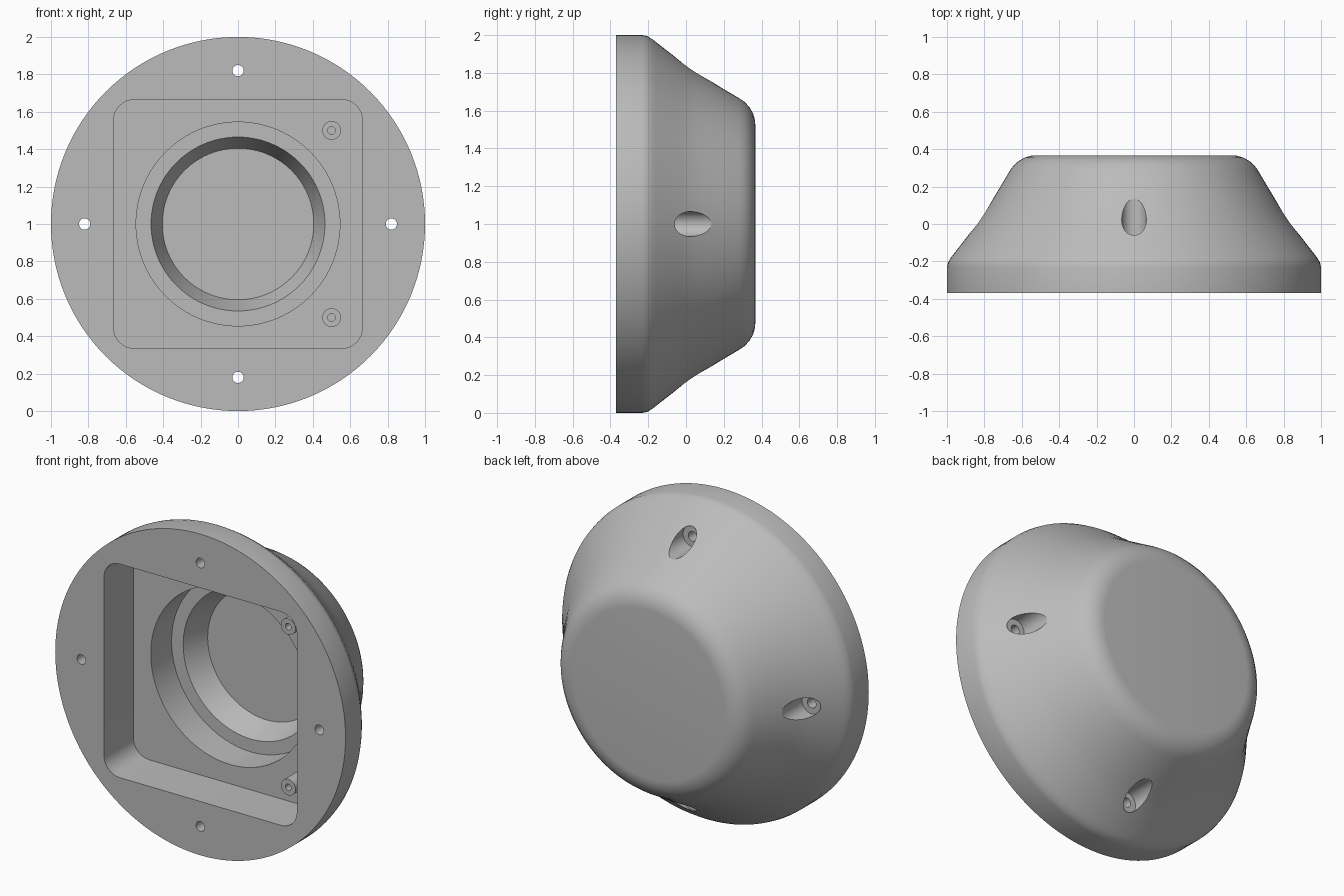
import bpy, bmesh, math
from mathutils import Matrix, Vector

cube = bpy.data.objects.get("Cube")
if cube:
    bpy.data.objects.remove(cube, do_unlink=True)

grey = bpy.data.materials.new("plain grey")
grey.use_nodes = True
grey.diffuse_color = (0.5, 0.5, 0.5, 1)
grey.node_tree.nodes["Principled BSDF"].inputs["Base Color"].default_value = (0.5, 0.5, 0.5, 1)

CENTRE = 1.0                      # height of the turning axis
FRONT, BACK = -0.37, 0.367        # y of the flat faces
POCKET, LEDGE, FLOOR = -0.08, 0.125, 0.28


def finish(name, bm):
    bmesh.ops.recalc_face_normals(bm, faces=bm.faces)
    mesh = bpy.data.meshes.new(name)
    bm.to_mesh(mesh)
    bm.free()
    mesh.materials.append(grey)
    obj = bpy.data.objects.new(name, mesh)
    bpy.context.collection.objects.link(obj)
    return obj


def lathe(name, profile, x=0, z=CENTRE, steps=48):
    """Turn (radius, y) points about an axis parallel to y; the ends are capped."""
    bm = bmesh.new()
    rings = []
    for r, y in profile:
        rings.append([bm.verts.new((x + r * math.cos(a), y, z + r * math.sin(a)))
                      for a in (math.tau * i / steps for i in range(steps))])
    for a, b in zip(rings, rings[1:]):
        for i in range(steps):
            j = (i + 1) % steps
            bm.faces.new((a[i], a[j], b[j], b[i]))
    bm.faces.new(rings[0])
    bm.faces.new(rings[-1])
    return finish(name, bm)


def rounded_block(name, half, radius, y0, y1, steps=8):
    """Square block with rounded corners, running along y."""
    bm = bmesh.new()
    ring = []
    for quarter in range(4):
        mid = math.pi / 4 + quarter * math.pi / 2
        cx = math.copysign(half - radius, math.cos(mid))
        cz = math.copysign(half - radius, math.sin(mid))
        for i in range(steps + 1):
            a = (quarter + i / steps) * math.pi / 2
            ring.append(bm.verts.new((cx + radius * math.cos(a), y0,
                                      CENTRE + cz + radius * math.sin(a))))
    face = bm.faces.new(ring)
    new = bmesh.ops.extrude_face_region(bm, geom=[face])["geom"]
    bmesh.ops.translate(bm, vec=(0, y1 - y0, 0),
                        verts=[v for v in new if isinstance(v, bmesh.types.BMVert)])
    return finish(name, bm)


def smooth(obj, angle=30):
    bpy.ops.object.select_all(action="DESELECT")
    obj.select_set(True)
    bpy.context.view_layer.objects.active = obj
    bpy.ops.object.shade_smooth_by_angle(angle=math.radians(angle))


# Flared body with soft shoulders
body = lathe("housing_body", [
    (1, FRONT), (1, -0.23), (0.994, -0.204), (0.978, -0.178), (0.96, -0.155),
    (0.88, -0.052), (0.84, 0.0), (0.807, 0.048), (0.775, 0.1), (0.72, 0.19),
    (0.665, 0.283), (0.645, 0.312), (0.617, 0.337), (0.585, 0.355),
    (0.55, 0.365), (0.525, BACK)], steps=128)

# Square pocket, then the stepped round recess with its tapered end
cutters = [
    rounded_block("pocket_cutter", 0.665, 0.11, FRONT - 0.1, POCKET),
    lathe("recess_cutter", [(0.545, POCKET - 0.1), (0.545, LEDGE),
                            (0.465, LEDGE), (0.405, FLOOR)], steps=96)]

# Four screw holes, each with a wider bore from the back
for i in range(4):
    a = i * math.pi / 2
    x, z = 0.82 * math.cos(a), CENTRE + 0.82 * math.sin(a)
    cutters.append(lathe("screw_hole_cutter",
                         [(0.03, FRONT - 0.1), (0.03, -0.065), (0.066, -0.065), (0.066, 0.14)],
                         x, z, 32))

for cutter in cutters:
    mod = body.modifiers.new(cutter.name, "BOOLEAN")
    mod.operation = "DIFFERENCE"
    mod.solver = "EXACT"
    mod.object = cutter
bpy.context.view_layer.objects.active = body
for mod in list(body.modifiers):
    bpy.ops.object.modifier_apply(modifier=mod.name)
for cutter in cutters:
    bpy.data.objects.remove(cutter, do_unlink=True)
smooth(body)

# Two hollow screw posts standing in the pocket on the left side
for name, z in (("upper_post", 1.5), ("lower_post", 0.5)):
    post = lathe(name, [(0.05, POCKET + 0.01), (0.05, -0.22), (0.02, -0.22), (0.02, -0.1)],
                 0.5, z, 32)
    smooth(post)
